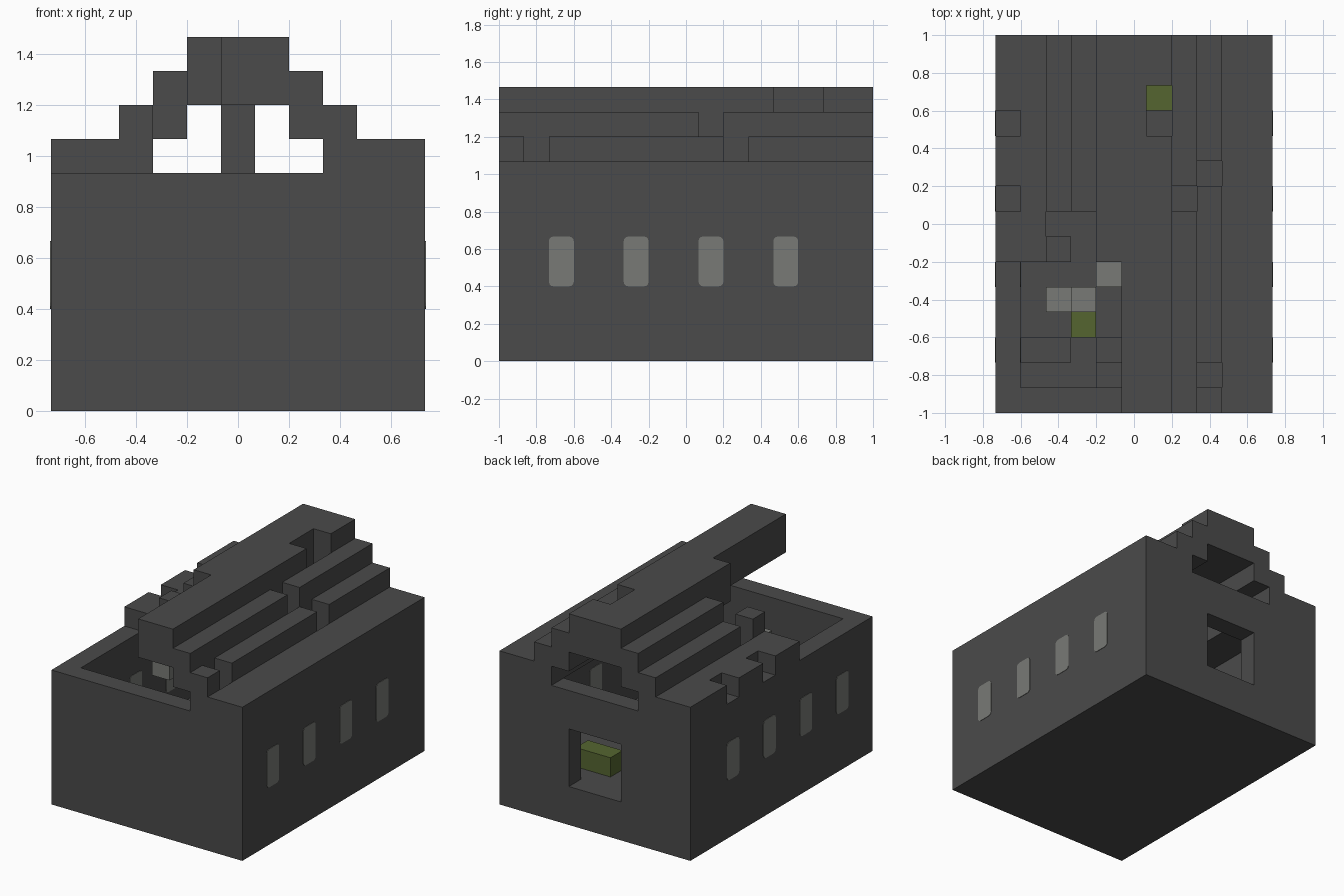
import bpy, bmesh
from mathutils import Vector

if "Cube" in bpy.data.objects:
    bpy.data.objects.remove(bpy.data.objects["Cube"], do_unlink=True)

U = 2 / 15                            # block size
ORIGIN = Vector((-5.5 * U, -1, 0))    # corner of the block grid


def material(name, rgb):
    m = bpy.data.materials.new(name)
    m.use_nodes = True
    m.diffuse_color = (*rgb, 1)
    m.node_tree.nodes["Principled BSDF"].inputs["Base Color"].default_value = (*rgb, 1)
    return m


STONE = material("dark stone", (0.069, 0.069, 0.069))
MOSS = material("moss green", (0.09, 0.13, 0.03))
PALE = material("pale grey", (0.19, 0.195, 0.18))


def block(x0, x1, y0, y1, z0, z1):
    """Grid cells of a block, upper limits excluded."""
    return {(x, y, z) for x in range(x0, x1) for y in range(y0, y1) for z in range(z0, z1)}


def link(name, bm, mat):
    me = bpy.data.meshes.new(name)
    bm.to_mesh(me)
    bm.free()
    me.materials.append(mat)
    ob = bpy.data.objects.new(name, me)
    bpy.context.collection.objects.link(ob)
    return ob


def build(name, cells, mat, solid):
    """Skin the open sides of the cells and merge flat areas."""
    bm = bmesh.new()
    for c in cells:
        for axis in range(3):
            for side in (0, 1):
                step = [0, 0, 0]
                step[axis] = 2 * side - 1
                if tuple(a + b for a, b in zip(c, step)) in solid:
                    continue
                u, v = (axis + 1) % 3, (axis + 2) % 3
                loop = [(0, 0), (1, 0), (1, 1), (0, 1)]
                corners = []
                for a, b in (loop if side else loop[::-1]):
                    p = Vector(c)
                    p[axis] += side
                    p[u] += a
                    p[v] += b
                    corners.append(bm.verts.new(ORIGIN + p * U))
                bm.faces.new(corners)
    bmesh.ops.remove_doubles(bm, verts=bm.verts, dist=0.001)
    bmesh.ops.dissolve_limit(bm, angle_limit=0.02, verts=bm.verts, edges=bm.edges)
    return link(name, bm, mat)


# Hollow walls on a thick floor, with a square window in the back
walls = block(0, 11, 0, 15, 0, 7) - block(1, 10, 1, 14, 2, 7)
walls -= block(4, 7, 14, 15, 2, 5)

# Eaves: whole on one side, broken and notched on the other
eaves = block(9, 11, 0, 15, 7, 8) | block(0, 2, 6, 15, 7, 8)
for y in (8, 11):
    eaves -= block(0, 1, y, y + 1, 7, 8)

# Stepped roof slopes with missing blocks
left_slope = block(8, 9, 0, 15, 7, 9) | block(7, 8, 0, 15, 8, 10)
for x, y in ((8, 1), (8, 9), (7, 8)):
    left_slope -= block(x, x + 1, y, y + 1, 7, 10)
right_slope = block(2, 3, 6, 15, 7, 9) | block(3, 4, 8, 15, 8, 10)
right_slope -= block(2, 4, 7, 8, 7, 10)

# Ridge beam, broken at the front, and the column under it
ridge = block(5, 7, 0, 15, 9, 11) | block(4, 5, 6, 15, 9, 11)
ridge -= block(6, 7, 11, 13, 9, 11)
column = block(5, 6, 7, 8, 2, 9)

# Fallen blocks on the floor
rubble = block(1, 3, 2, 3, 2, 3) | block(4, 5, 1, 3, 2, 3) | block(4, 5, 2, 3, 3, 4)
moss = block(6, 8, 12, 13, 2, 3) | block(3, 4, 3, 4, 2, 3)
pale = block(3, 4, 4, 5, 6, 7) | block(2, 3, 4, 5, 2, 3) | block(4, 5, 5, 6, 2, 3)

stone_parts = {"walls": walls, "eaves": eaves, "left_roof_slope": left_slope,
               "right_roof_slope": right_slope, "roof_ridge": ridge,
               "column": column, "rubble": rubble}
solid = set().union(*stone_parts.values())
for name, cells in stone_parts.items():
    build(name, cells, STONE, solid)
build("mossy_blocks", moss, MOSS, moss)
build("pale_blocks", pale, PALE, pale)

# Round-cornered side windows showing on both faces of the walls
for label, x in (("right", 0.5), ("left", 10.5)):
    for i, y in enumerate((2.5, 5.5, 8.5, 11.5)):
        bm = bmesh.new()
        bmesh.ops.create_cube(bm, size=1)
        bmesh.ops.scale(bm, vec=(U + 0.006, U, 2 * U), verts=bm.verts)
        along_x = [e for e in bm.edges
                   if abs(e.verts[0].co.x - e.verts[1].co.x) > 0.01]
        bmesh.ops.bevel(bm, geom=along_x, offset=0.025, segments=3,
                        profile=0.5, affect='EDGES')
        window = link(f"{label}_window_{i + 1}", bm, PALE)
        window.location = ORIGIN + Vector((x, y, 4)) * U
